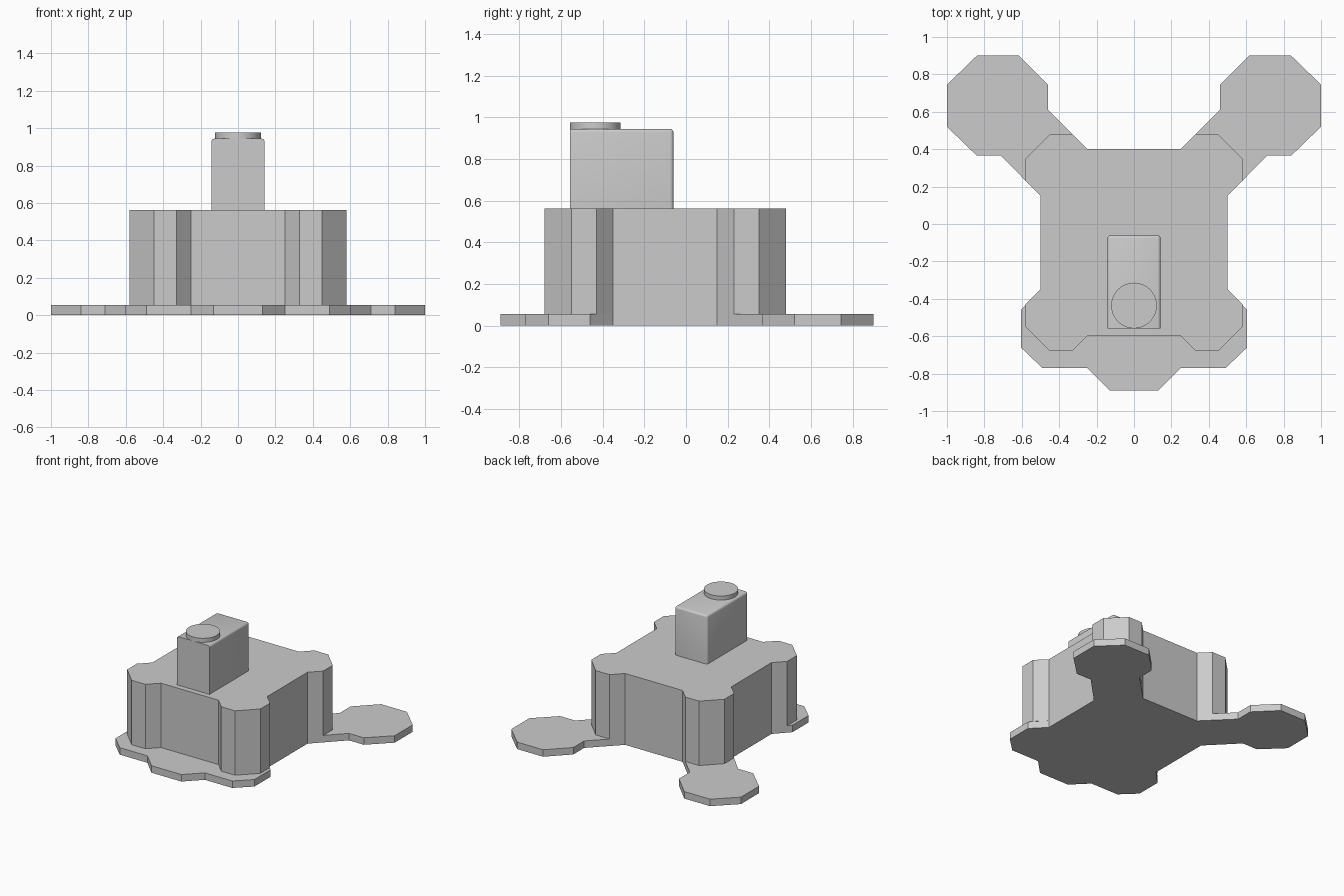
import bpy
import bmesh
import math
from mathutils import Matrix

cube = bpy.data.objects.get("Cube")
if cube:
    bpy.data.objects.remove(cube, do_unlink=True)

grey = bpy.data.materials.new("plain grey")
grey.use_nodes = True
colour = (0.6, 0.6, 0.6, 1)
grey.diffuse_color = colour
grey.node_tree.nodes["Principled BSDF"].inputs["Base Color"].default_value = colour


def add_object(name, bm):
    bmesh.ops.recalc_face_normals(bm, faces=bm.faces)
    mesh = bpy.data.meshes.new(name)
    bm.to_mesh(mesh)
    bm.free()
    mesh.materials.append(grey)
    obj = bpy.data.objects.new(name, mesh)
    bpy.context.collection.objects.link(obj)
    return obj


def slab(name, half, bottom, top):
    """Extrude an outline given by its +x half, mirrored to -x."""
    outline = half + [(-x, y) for x, y in reversed(half)]
    bm = bmesh.new()
    face = bm.faces.new([bm.verts.new((x, y, bottom)) for x, y in outline])
    up = bmesh.ops.extrude_face_region(bm, geom=[face], use_keep_orig=True)["geom"]
    for v in up:
        if isinstance(v, bmesh.types.BMVert):
            v.co.z = top
    return add_object(name, bm)


# Footplate with a front toe and two rear paddles
slab("footplate", [
    (0.13, -0.89), (0.25, -0.77), (0.49, -0.77), (0.605, -0.66), (0.605, -0.46),
    (0.50, -0.35), (0.50, 0.15), (0.71, 0.365), (0.84, 0.365), (1, 0.52),
    (1, 0.745), (0.84, 0.9), (0.615, 0.9), (0.46, 0.745), (0.46, 0.61), (0.25, 0.40),
], 0, 0.055)

# Main body with chamfered corner posts
slab("body", [
    (0.25, -0.60), (0.33, -0.68), (0.45, -0.68), (0.58, -0.55), (0.58, -0.43),
    (0.50, -0.35), (0.50, 0.15), (0.58, 0.23), (0.58, 0.35), (0.45, 0.48),
    (0.33, 0.48), (0.25, 0.40),
], 0.055, 0.562)

# Upright block, rounded except along its bottom and front top edge
bm = bmesh.new()
bmesh.ops.create_cube(bm, size=1, matrix=Matrix.Translation((0, -0.309, 0.752))
                      @ Matrix.Diagonal((0.284, 0.497, 0.384, 1)))


def is_rounded(edge):
    mid = (edge.verts[0].co + edge.verts[1].co) / 2
    top = mid.z > 0.9
    front = mid.y < -0.5
    upright = 0.6 < mid.z < 0.9
    return (top and not front) or (upright and not front)


bmesh.ops.bevel(bm, geom=[e for e in bm.edges if is_rounded(e)], offset=0.016,
                segments=3, profile=0.5, affect='EDGES')
block = add_object("upright_block", bm)

# Round button on the block
bm = bmesh.new()
bmesh.ops.create_cone(bm, cap_ends=True, segments=48, radius1=0.122, radius2=0.122,
                      depth=0.036, matrix=Matrix.Translation((0, -0.436, 0.958)))
button = add_object("button", bm)

# Smooth the rounded parts, keeping hard edges
for obj in (block, button):
    bpy.ops.object.select_all(action='DESELECT')
    obj.select_set(True)
    bpy.context.view_layer.objects.active = obj
    bpy.ops.object.shade_smooth_by_angle(angle=math.radians(35))
